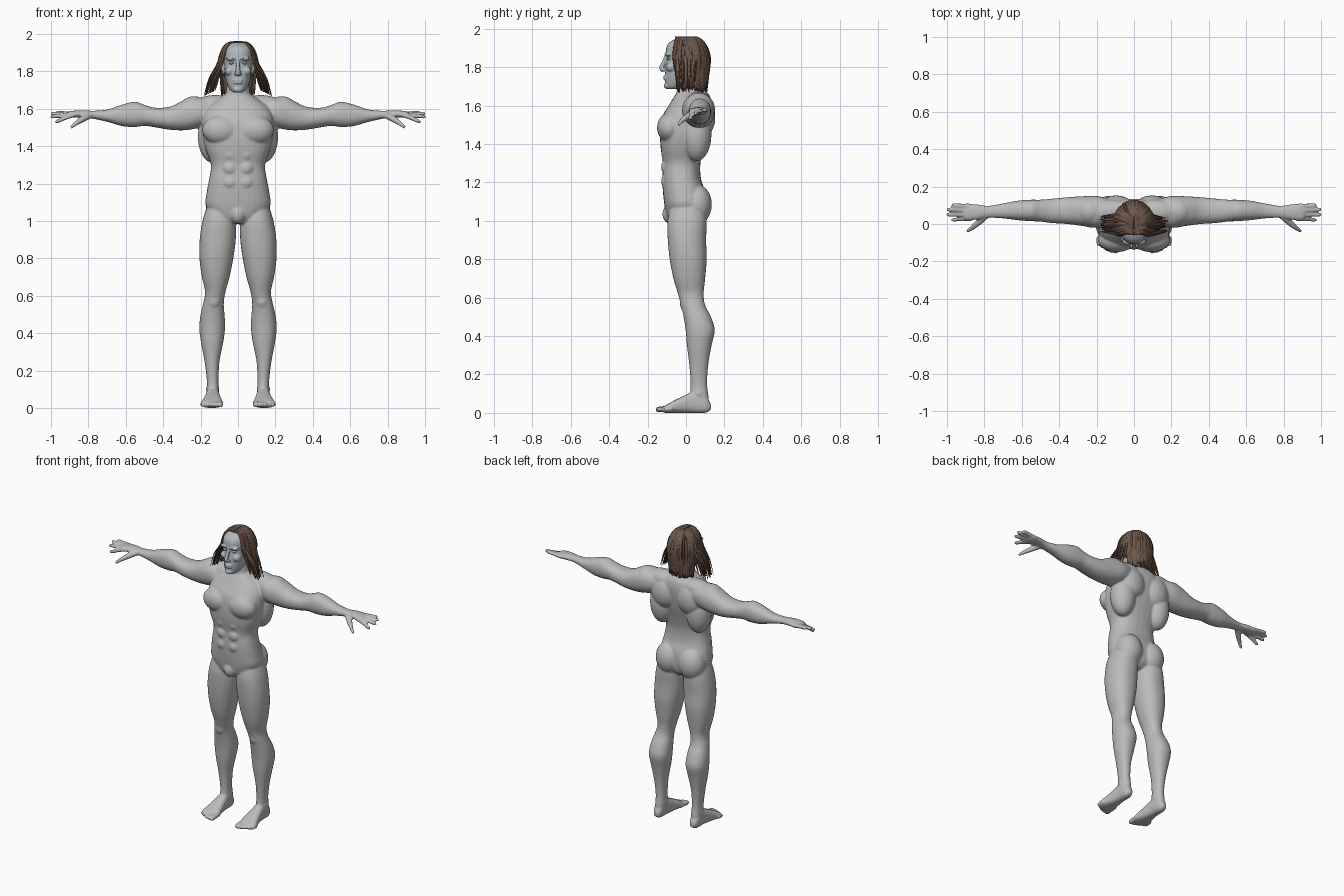
import bpy
import bmesh
import math
import random
from mathutils import Vector, Matrix

random.seed(4)
if "Cube" in bpy.data.objects:
    bpy.data.objects.remove(bpy.data.objects["Cube"], do_unlink=True)


def material(name, red, green, blue):
    mat = bpy.data.materials.new(name)
    mat.use_nodes = True
    mat.diffuse_color = (red, green, blue, 1)
    shader = mat.node_tree.nodes["Principled BSDF"]
    shader.inputs["Base Color"].default_value = (red, green, blue, 1)
    shader.inputs["Roughness"].default_value = 0.7
    return mat


skin = material("grey skin", 0.5, 0.5, 0.5)
face_skin = material("cool grey face", 0.43, 0.48, 0.5)
pale = material("pale eye", 0.7, 0.73, 0.75)
brown = material("brown hair", 0.16, 0.1, 0.07)
dark_brown = material("dark brown hair", 0.08, 0.048, 0.033)


def resample(rows, steps=4):
    """Catmull-Rom interpolation of rows of numbers."""
    result = []
    last = len(rows) - 1
    for i in range(last):
        quad = [rows[max(i - 1, 0)], rows[i], rows[i + 1], rows[min(i + 2, last)]]
        for step in range(steps):
            t = step / steps
            result.append([
                b + 0.5 * t * (c - a + t * (2 * a - 5 * b + 4 * c - d + t * (3 * (b - c) + d - a)))
                for a, b, c, d in zip(*quad)])
    result.append(list(rows[last]))
    return result


def skin_rings(bm, rings, material_index=0):
    """Joins rings of points into one closed surface."""
    loops = [[bm.verts.new(point) for point in ring] for ring in rings]
    faces = [bm.faces.new(loops[0]), bm.faces.new(loops[-1])]
    count = len(loops[0])
    for low, high in zip(loops, loops[1:]):
        for i in range(count):
            j = (i + 1) % count
            faces.append(bm.faces.new((low[i], low[j], high[j], high[i])))
    for face in faces:
        face.material_index = material_index


def loft(bm, rows, axis, power=2.2, sides=28):
    """Rows are (position along axis, low, high, low, high) of the section."""
    rings = []
    for along, a_low, a_high, b_low, b_high in resample(rows):
        ring = []
        for i in range(sides):
            angle = math.tau * i / sides
            c, s = math.cos(angle), math.sin(angle)
            c = math.copysign(abs(c) ** (2 / power), c)
            s = math.copysign(abs(s) ** (2 / power), s)
            point = [(a_low + a_high + c * (a_high - a_low)) / 2,
                     (b_low + b_high + s * (b_high - b_low)) / 2]
            point.insert("xyz".index(axis), along)
            ring.append(point)
        rings.append(ring)
    skin_rings(bm, rings)


def symmetric(rows):
    return [(z, -half, half, front, back) for z, half, front, back in rows]


def tube(bm, rows, side, flat=1.0, sides=8, material_index=0):
    """Rows are (x, y, z, radius); side is the direction of the full width."""
    path = resample(rows, 3)
    points = [Vector(row[:3]) for row in path]
    rings = []
    for i, point in enumerate(points):
        tangent = points[min(i + 1, len(points) - 1)] - points[max(i - 1, 0)]
        across = Vector(side)
        normal = across.cross(tangent).normalized() * flat
        rings.append([point + path[i][3] * (across * math.cos(math.tau * k / sides)
                                            + normal * math.sin(math.tau * k / sides))
                      for k in range(sides)])
    skin_rings(bm, rings, material_index)


def blob(bm, centre, radii):
    matrix = Matrix.Translation(centre) @ Matrix.Diagonal((*radii, 1))
    return bmesh.ops.create_uvsphere(bm, u_segments=20, v_segments=14, radius=1, matrix=matrix)["verts"]


def mirror_all(bm):
    copy = bmesh.ops.duplicate(bm, geom=bm.verts[:] + bm.edges[:] + bm.faces[:])["geom"]
    for item in copy:
        if isinstance(item, bmesh.types.BMVert):
            item.co.x *= -1


def finish(bm, name, materials, voxel=None, smoothing=0):
    bmesh.ops.recalc_face_normals(bm, faces=bm.faces[:])
    for face in bm.faces:
        face.smooth = True
    mesh = bpy.data.meshes.new(name)
    bm.to_mesh(mesh)
    bm.free()
    for mat in materials:
        mesh.materials.append(mat)
    obj = bpy.data.objects.new(name, mesh)
    bpy.context.collection.objects.link(obj)
    if voxel:
        remesh = obj.modifiers.new("fuse", "REMESH")
        remesh.mode = "VOXEL"
        remesh.voxel_size = voxel
        remesh.use_smooth_shade = True
        relax = obj.modifiers.new("relax", "SMOOTH")
        relax.iterations = smoothing
        relax.factor = 0.5


# Body, left half: arm, hand, leg, foot
body = bmesh.new()
loft(body, [(.12, .01, .13, 1.53, 1.65), (.2, -.02, .15, 1.5, 1.66), (.28, -.01, .148, 1.485, 1.65),
            (.36, 0, .143, 1.487, 1.612), (.44, .005, .135, 1.5, 1.605), (.5, .013, .13, 1.508, 1.62),
            (.55, .015, .13, 1.502, 1.637), (.62, .02, .125, 1.507, 1.622), (.7, .03, .11, 1.53, 1.595),
            (.78, .033, .097, 1.547, 1.589), (.83, .025, .104, 1.552, 1.592),
            (.89, .018, .107, 1.552, 1.588), (.91, .025, .1, 1.558, 1.582)], "x")
for reach, base_y, tip_y, tip_z in ((.975, .097, .1, 1.578), (1.0, .074, .077, 1.573),
                                    (1.0, .051, .05, 1.558), (.975, .028, .022, 1.533)):
    tube(body, [(.87, base_y, 1.57, .013), (.92, base_y, (1.572 + tip_z) / 2, .0125),
                (reach - .01, tip_y, tip_z, .011), (reach + .002, tip_y, tip_z, .006)], (0, 1, 0))
tube(body, [(.79, .045, 1.565, .018), (.83, .01, 1.545, .018),
            (.865, -.02, 1.522, .013), (.893, -.038, 1.5, .009)], (.6, .8, 0))
loft(body, [(1.08, .03, .165, -.08, .1), (1.0, .012, .19, -.097, .108), (.9, .012, .205, -.095, .105),
            (.8, .025, .206, -.085, .108), (.7, .045, .193, -.066, .1), (.62, .067, .176, -.042, .092),
            (.56, .076, .186, -.026, .1), (.5, .072, .2, -.013, .13), (.43, .069, .207, -.002, .15),
            (.35, .079, .198, .005, .133), (.25, .099, .179, .017, .116), (.15, .104, .167, .024, .11),
            (.08, .102, .167, .02, .118), (.03, .108, .162, .03, .115)], "z")
loft(body, [(.13, .12, .152, .015, .045), (.1, .105, .166, 0, .09), (.04, .1, .17, 0, .11),
            (-.02, .092, .18, 0, .085), (-.08, .082, .196, 0, .055), (-.115, .086, .2, 0, .035)], "y", 2.6)
for toe in range(5):
    x, tip, size = .097 + toe * .0235, -.155 + toe * toe * .0028, .019 - toe * .0018
    tube(body, [(x, -.07, .024, size), (x, tip + .025, .019, size),
                (x, tip + .008, .017, size * .9), (x, tip - .002, .016, size * .5)], (1, 0, 0), .85)
# Muscle masses: deltoid, trapezius, lat, shoulder blade, pec, glute, knee, ankle
for centre, radii in (((.235, .068, 1.585), (.085, .08, .082)), ((.12, .065, 1.62), (.12, .065, .053)),
                      ((.135, .055, 1.45), (.08, .078, .14)), ((.095, .095, 1.54), (.09, .058, .1)),
                      ((.092, -.085, 1.485), (.1, .066, .078)), ((.085, .055, 1.085), (.088, .08, .105)),
                      ((.128, -.005, .575), (.035, .028, .045)), ((.136, .065, .1), (.038, .022, .022))):
    blob(body, centre, radii)
# Abdominal rows
for level in range(3):
    blob(body, (.042, -.098, 1.205 + level * .075), (.042, .032, .04))
mirror_all(body)

# Torso, neck and groin on the centre line
loft(body, symmetric([(.985, .05, -.08, .06), (1.02, .12, -.1, .095), (1.08, .172, -.112, .105),
                      (1.15, .168, -.12, .1), (1.22, .155, -.123, .078), (1.3, .145, -.12, .075),
                      (1.38, .172, -.132, .092), (1.46, .19, -.135, .115), (1.54, .19, -.125, .13),
                      (1.6, .17, -.09, .135), (1.65, .11, -.06, .125), (1.68, .065, -.04, .1)]), "z", 2.4)
loft(body, symmetric([(1.58, .085, -.06, .11), (1.66, .07, -.05, .095),
                      (1.72, .06, -.045, .08), (1.78, .055, -.04, .075)]), "z")
blob(body, (0, -.083, 1.035), (.04, .04, .05))
finish(body, "body", [skin], .006, 5)

# Head with cheek, brow, lips, chin and nose
head = bmesh.new()
for centre, radii in (((.045, -.075, 1.8), (.026, .03, .025)), ((.034, -.092, 1.867), (.03, .019, .01)),
                      ((.078, .012, 1.81), (.012, .02, .033)), ((.011, -.118, 1.786), (.01, .011, .008))):
    blob(head, centre, radii)
mirror_all(head)
loft(head, symmetric([(1.686, .022, -.1, -.045), (1.7, .042, -.106, 0), (1.74, .061, -.109, .05),
                      (1.79, .071, -.107, .085), (1.845, .077, -.1, .1), (1.88, .08, -.106, .102),
                      (1.92, .074, -.095, .09), (1.945, .05, -.06, .07), (1.955, .02, -.02, .04)]), "z")
tube(head, [(0, -.1, 1.866, .01), (0, -.112, 1.835, .01), (0, -.127, 1.797, .013),
            (0, -.118, 1.779, .01)], (1, 0, 0))
for height, depth in ((1.752, .012), (1.739, .013)):
    blob(head, (0, -.106, height), (.026, depth, .007))
blob(head, (0, -.099, 1.703), (.025, .016, .016))
finish(head, "head", [face_skin], .004, 2)

# Eyes and brows
eyes = bmesh.new()
blob(eyes, (.033, -.089, 1.844), (.015, .012, .007))
tube(eyes, [(.014, -.109, 1.864, .002), (.034, -.108, 1.871, .003), (.054, -.096, 1.866, .002)], (0, 0, 1), .7)
mirror_all(eyes)
finish(eyes, "eyes_and_brows", [pale])

# Hair: scalp cap cut along the hairline, and a dense mass behind the neck
hair = bmesh.new()
cap = blob(hair, (0, .01, 1.85), (.1, .112, .111))
bmesh.ops.delete(hair, context="VERTS", geom=[
    v for v in cap if v.co.y < -.045 - .75 * max(v.co.z - 1.85, 0)])
loft(hair, symmetric([(1.68, .07, .055, .1), (1.76, .083, .03, .11), (1.85, .092, 0, .113)]), "z")

# Hair locks falling from the parting; side locks flare outwards
lock_count = 150
for lock in range(lock_count):
    angle = math.radians(-128 + 256 * lock / (lock_count - 1))
    s, c = math.sin(angle), math.cos(angle)
    loose = random.random()
    lift = random.uniform(.97, 1.03)
    rows = [(.004 * s, .055 * c - .02, 1.958, .008)]
    for spread, height in ((.5, 1.953), (.84, 1.915), (1.03, 1.85)):
        front = .04 * (1.1 - spread) * max(-c, 0) / .6
        rows.append((.102 * s * spread * lift, .01 + .11 * c * spread * lift - front, height, .009))
    if abs(angle) > math.radians(68):
        out = math.copysign(.12 + .062 * loose, s)
        rows += [(out * .84, .1 * c + .01, 1.765, .007), (out, .095 * c + .01, 1.668 + .03 * (1 - loose), .002)]
    else:
        rows += [(.1 * s, .01 + .108 * c, 1.76, .009), (.096 * s, .01 + .1 * c, 1.665 + .035 * loose, .003)]
    tube(hair, rows, (c, -s, 0), .4, 6, int(lock % 4 == 0))
finish(hair, "hair", [brown, dark_brown])
